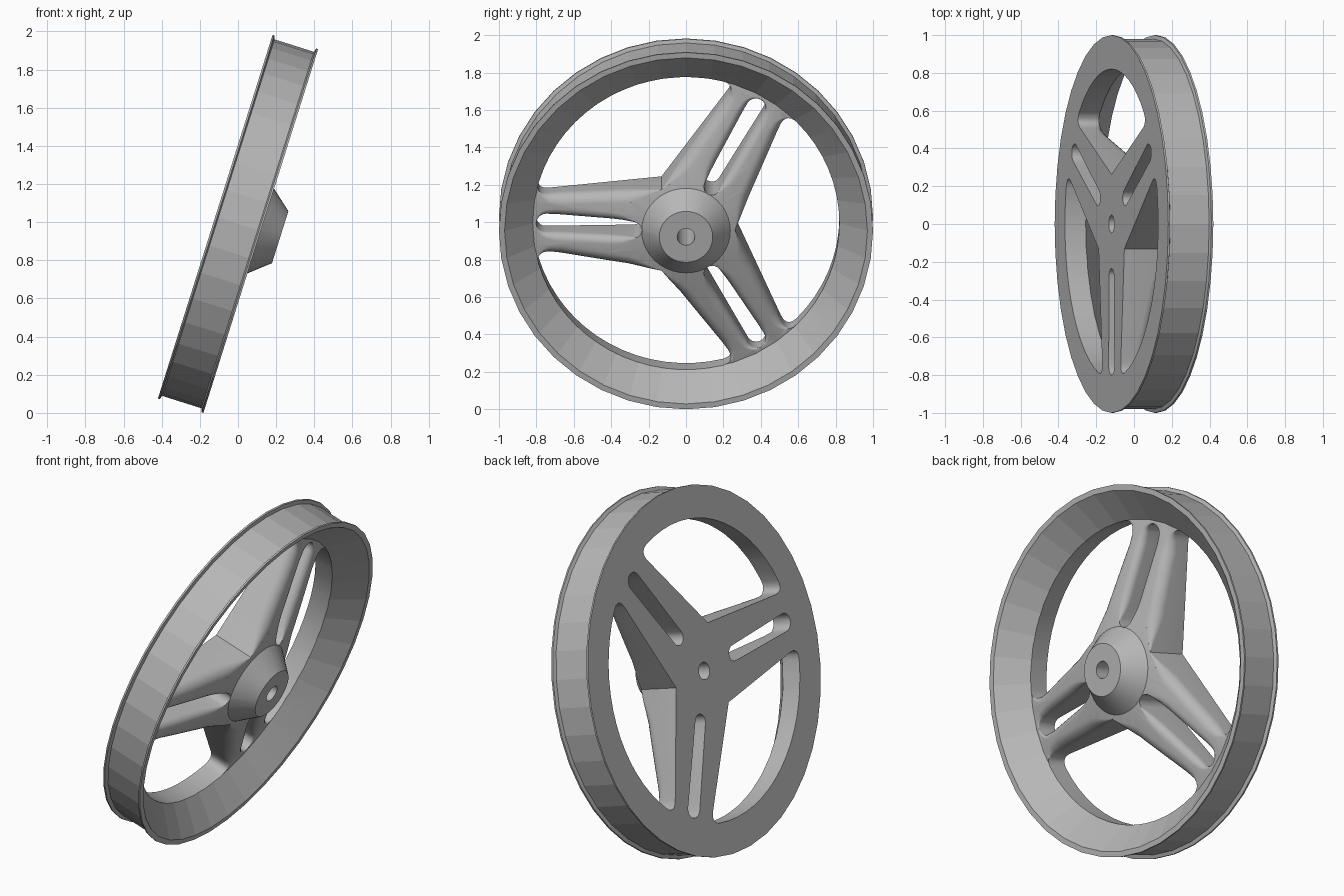
import bpy, bmesh, math
from mathutils import Matrix, Vector

cube = bpy.data.objects.get("Cube")
if cube:
    bpy.data.objects.remove(cube)

TILT = math.radians(17.5)
SEGMENTS = 40
BACK, HOLE_R = -0.125, 0.82

metal = bpy.data.materials.new("grey metal")
metal.use_nodes = True
GREY = (0.47, 0.47, 0.47, 1)
metal.diffuse_color = GREY
metal.node_tree.nodes["Principled BSDF"].inputs["Base Color"].default_value = GREY


def make_object(name, bm):
    bmesh.ops.recalc_face_normals(bm, faces=bm.faces)
    mesh = bpy.data.meshes.new(name)
    bm.to_mesh(mesh)
    bm.free()
    mesh.materials.append(metal)
    obj = bpy.data.objects.new(name, mesh)
    bpy.context.scene.collection.objects.link(obj)
    return obj


def loft(bm, rings, closed):
    n = len(rings[0])
    pairs = list(zip(rings, rings[1:] + (rings[:1] if closed else [])))
    for a, b in pairs:
        for i in range(n):
            j = (i + 1) % n
            bm.faces.new((a[i], a[j], b[j], b[i]))


def spoke_top(r):
    # conical upper surface of the spokes
    return 0.12 - (r - 0.237) * 0.13 / (HOLE_R - 0.237)


def clamp(v):
    return max(0.0, min(1.0, v))


# Wheel blank: flanged rim, dished inside, conical hub with bore
def wheel_blank():
    profile = [(0.047, BACK), (1, BACK), (1, -0.115), (0.98, -0.108),
               (0.98, 0.108), (1, 0.115), (1, 0.125), (0.97, 0.125),
               (HOLE_R, -0.01), (0.237, 0.12), (0.143, 0.232), (0.047, 0.232)]
    bm = bmesh.new()
    rings = []
    for k in range(SEGMENTS):
        t = math.tau * k / SEGMENTS
        rings.append([bm.verts.new((r * math.cos(t), r * math.sin(t), a))
                      for r, a in profile])
    loft(bm, rings, True)
    return make_object("wheel", bm)


# Cutter whose walls flare near the spoke top, leaving rounded spoke edges
def flared_cutter(name, outline, angle, radius):
    n = len(outline)
    bm = bmesh.new()
    rot = Matrix.Rotation(angle, 3, 'Z')

    def ring(step, height=None):
        verts = []
        for i, p in enumerate(outline):
            d = outline[(i + 1) % n] - outline[i - 1]
            normal = Vector((d.y, -d.x)).normalized()
            fade = clamp((p.length - 0.26) / 0.1) * clamp((HOLE_R - 0.01 - p.length) / 0.08)
            size = radius * fade
            q = p + normal * size * (1 - math.cos(step))
            a = height
            if a is None:
                a = spoke_top(q.length) - size * (1 - math.sin(step))
            verts.append(bm.verts.new(rot @ Vector((q.x, q.y, a))))
        return verts

    steps = [math.pi / 2 * k / 6 for k in range(7)]
    rings = [ring(0, -0.3)] + [ring(s) for s in steps] + [ring(steps[-1], 0.4)]
    loft(bm, rings, False)
    caps = [bm.faces.new(rings[0]), bm.faces.new(rings[-1])]
    bmesh.ops.triangulate(bm, faces=caps)
    obj = make_object(name, bm)
    obj.hide_render = True
    return obj


# Window between two spokes, symmetric about its own +x direction
def window_outline():
    half = []
    start, end = Vector((0.131, 0.227)), Vector((0.73, 0.164))
    corner = Vector((0.805, 0.157))
    arc_start = math.atan2(corner.y, corner.x) + 0.09
    arc_point = Vector((math.cos(arc_start), math.sin(arc_start))) * HOLE_R
    for k in range(10):
        half.append(start.lerp(end, k / 10))
    for k in range(8):
        t = k / 8
        half.append(end.lerp(corner, t).lerp(corner.lerp(arc_point, t), t))
    middle = math.pi / 3
    for k in range(8):
        t = arc_start + (middle - arc_start) * k / 8
        half.append(Vector((math.cos(t), math.sin(t))) * HOLE_R)
    turn = Matrix.Rotation(-middle, 2)
    half = [turn @ p for p in half]
    half[0].y = 0
    mirrored = [Vector((p.x, -p.y)) for p in reversed(half[1:])]
    return half[:1] + [Vector((p.x, p.y)) for p in half[1:]] + [Vector((HOLE_R, 0))] + mirrored


# Slot along the middle of a spoke
def slot_outline():
    ends = ((0.278, 0.043, math.pi / 2), (0.75, 0.05, -math.pi / 2))
    points = []
    for x, r, first in ends:
        for k in range(11):
            t = first + math.pi * k / 10
            points.append(Vector((x + r * math.cos(t), r * math.sin(t))))
        if x < 0.5:
            for k in range(1, 8):
                points.append(Vector((x + (0.75 - x) * k / 8, -r - 0.007 * k / 8)))
    for k in range(1, 8):
        points.append(Vector((0.75 - (0.75 - 0.278) * k / 8, 0.05 - 0.007 * k / 8)))
    return points


def counter_clockwise(points):
    area = sum(points[i - 1].x * p.y - p.x * points[i - 1].y for i, p in enumerate(points))
    return points if area > 0 else points[::-1]


wheel = wheel_blank()
window = counter_clockwise(window_outline())
slot = counter_clockwise(slot_outline())
cutters = []
for k in range(3):
    turn = math.tau * k / 3
    cutters.append(flared_cutter("window_cutter", window, turn, 0.06))
    cutters.append(flared_cutter("slot_cutter", slot, turn + math.pi, 0.045))

for cutter in cutters:
    mod = wheel.modifiers.new("opening", 'BOOLEAN')
    mod.operation = 'DIFFERENCE'
    mod.solver = 'EXACT'
    mod.object = cutter

# Apply the cuts and drop the cutters
bpy.context.view_layer.update()
cut = bpy.data.meshes.new_from_object(wheel.evaluated_get(bpy.context.evaluated_depsgraph_get()))
wheel.modifiers.clear()
wheel.data = cut
for cutter in cutters:
    bpy.data.objects.remove(cutter)

# Smooth spokes and hub, faceted rim
bpy.ops.object.select_all(action='DESELECT')
wheel.select_set(True)
bpy.context.view_layer.objects.active = wheel
bpy.ops.object.shade_smooth_by_angle(angle=math.radians(30))
for face in cut.polygons:
    if face.center.xy.length > HOLE_R + 0.03:
        face.use_smooth = False

# Lean the wheel: its axle points right and slightly down
c, s = math.cos(TILT), math.sin(TILT)
lean = Matrix(((0, s, c, 0), (1, 0, 0, 0), (0, c, -s, c - BACK * s), (0, 0, 0, 1)))
cut.transform(lean)
